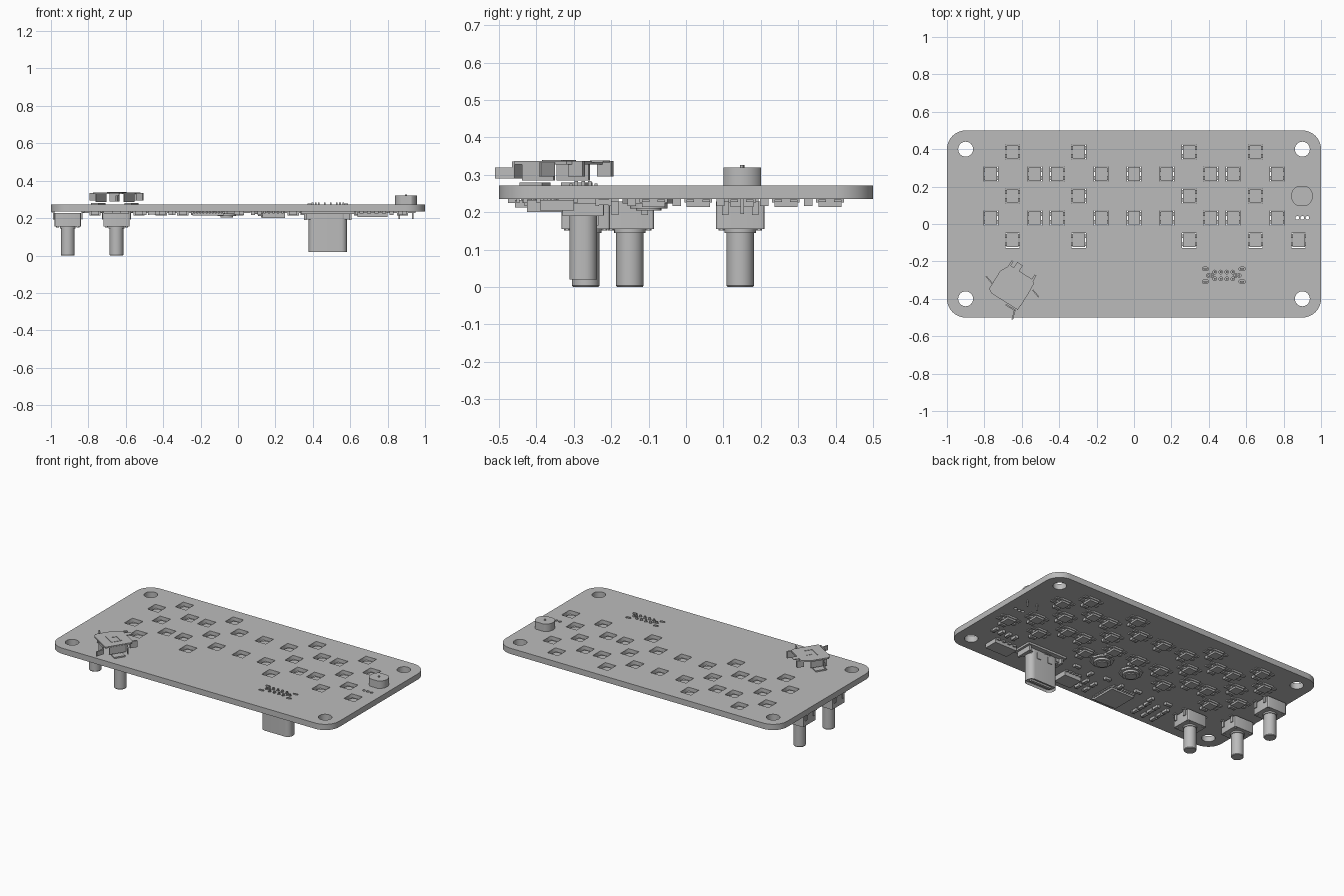
import bpy, bmesh, math
from mathutils import Matrix, Vector

if "Cube" in bpy.data.objects:
    bpy.data.objects.remove(bpy.data.objects["Cube"], do_unlink=True)

grey = bpy.data.materials.new("neutral grey")
grey.use_nodes = True
grey.diffuse_color = (0.5, 0.5, 0.5, 1)
grey.node_tree.nodes["Principled BSDF"].inputs["Base Color"].default_value = (0.5, 0.5, 0.5, 1)

TOP, BOTTOM = 0.272, 0.235


def box(bm, x, y, z, w, d, h, turn=0):
    """Box centred in x and y, with its base at z."""
    m = (Matrix.Translation((x, y, z + h / 2)) @ Matrix.Rotation(turn, 4, "Z")
         @ Matrix.Diagonal((w, d, h, 1)))
    bmesh.ops.create_cube(bm, size=1, matrix=m)


def cyl(bm, x, y, z, r, h, sides=32, top=None):
    bmesh.ops.create_cone(bm, cap_ends=True, segments=sides, radius1=r,
                          radius2=r if top is None else top, depth=h,
                          matrix=Matrix.Translation((x, y, z + h / 2)))


def prism(bm, outline, z, h):
    """Extrude an outline upwards from z."""
    face = bm.faces.new([bm.verts.new((x, y, z)) for x, y in outline])
    out = bmesh.ops.extrude_face_region(bm, geom=[face])
    verts = [v for v in out["geom"] if isinstance(v, bmesh.types.BMVert)]
    bmesh.ops.translate(bm, verts=verts, vec=(0, 0, h))
    bmesh.ops.recalc_face_normals(bm, faces=bm.faces)


def place(name, mesh, loc=(0, 0, 0), turn=0):
    ob = bpy.data.objects.new(name, mesh)
    ob.location, ob.rotation_euler.z = loc, turn
    bpy.context.collection.objects.link(ob)
    return ob


def mesh_from(bm, name):
    mesh = bpy.data.meshes.new(name)
    bm.to_mesh(mesh)
    bm.free()
    mesh.materials.append(grey)
    mesh.shade_smooth()
    mesh.set_sharp_from_angle(angle=math.radians(30))
    return mesh


def circle(x, y, r, n=24):
    return [(x + r * math.cos(2 * math.pi * i / n), y + r * math.sin(2 * math.pi * i / n))
            for i in range(n)]


def rounded(x, y, w, d, r, n=8):
    pts = []
    for q, (sx, sy) in enumerate([(1, 1), (-1, 1), (-1, -1), (1, -1)]):
        for i in range(n + 1):
            a = math.pi / 2 * (q + i / n)
            pts.append((x + sx * (w / 2 - r) + r * math.cos(a),
                        y + sy * (d / 2 - r) + r * math.sin(a)))
    return pts


def rect(x, y, w, d):
    return [(x + sx * w / 2, y + sy * d / 2) for sx, sy in [(1, 1), (-1, 1), (-1, -1), (1, -1)]]


# Light positions: alternating rows of four and nine, plus one extra
four = [-0.65, -0.295, 0.295, 0.65]
nine = [-0.765, -0.53, -0.41, -0.176, 0, 0.176, 0.41, 0.53, 0.765]
lights = [(x, y) for y, row in [(0.385, four), (0.267, nine), (0.15, four),
                                (0.033, nine), (-0.087, four)] for x in row]
lights.append((0.88, -0.087))

# Connector and sensor pin positions
usb_x, usb_y = 0.48, -0.275
tabs = [(usb_x + sx * 0.098, usb_y + sy) for sx in (-1, 1) for sy in (-0.033, 0.035)]
pins = [(usb_x + i * 0.032, usb_y + s * 0.018) for i in (-1.5, -0.5, 0.5, 1.5) for s in (-1, 1)]
pins += [(usb_x + s * d, usb_y) for s in (-1, 1) for d in (0.065, 0.082)]
sensor_holes = [(0.9 + i * 0.027, 0.033) for i in (-1, 0, 1)]

# Circuit board with all its openings
curve = bpy.data.curves.new("circuit_board", "CURVE")
curve.dimensions, curve.fill_mode = "2D", "BOTH"
curve.extrude = (TOP - BOTTOM) / 2
loops = [rounded(0, 0, 2, 1, 0.1, 10)]
loops += [circle(sx * 0.9, sy * 0.4, 0.04, 32) for sx in (-1, 1) for sy in (-1, 1)]
loops += [rect(x, y, 0.076, 0.08) for x, y in lights]
loops += [circle(x, y, 0.01, 12) for x, y in sensor_holes + pins]
loops += [rounded(x, y, 0.034, 0.018, 0.0089, 4) for x, y in tabs]
for pts in loops:
    s = curve.splines.new("POLY")
    s.points.add(len(pts) - 1)
    for p, (x, y) in zip(s.points, pts):
        p.co = (x, y, 0, 1)
    s.use_cyclic_u = True
temp = bpy.data.objects.new("board_outline", curve)
bpy.context.collection.objects.link(temp)
board_mesh = bpy.data.meshes.new_from_object(temp.evaluated_get(
    bpy.context.evaluated_depsgraph_get()))
bpy.data.objects.remove(temp, do_unlink=True)
board_mesh.materials.clear()
board_mesh.materials.append(grey)
place("circuit_board", board_mesh, (0, 0, (TOP + BOTTOM) / 2))

# Lights mounted from below, with the lens inside the opening
bm = bmesh.new()
box(bm, 0, 0, 0.226, 0.066, 0.074, 0.024)
cyl(bm, 0, 0, 0.25, 0.029, 0.004, 20)
box(bm, 0, 0, 0.214, 0.06, 0.062, 0.012)
for sx in (-1, 1):
    for sy in (-1, 1):
        box(bm, sx * 0.05, sy * 0.021, 0.227, 0.036, 0.02, 0.007)
light_mesh = mesh_from(bm, "light")
for x, y in lights:
    place("light", light_mesh, (x, y, 0))

# Push buttons hanging under the board
bm = bmesh.new()
prism(bm, rounded(0, 0, 0.14, 0.13, 0.008, 3), 0.155, 0.073)
cyl(bm, 0, 0, 0.145, 0.042, 0.01)
cyl(bm, 0, 0, 0.004, 0.037, 0.145)
cyl(bm, 0, 0, 0, 0.034, 0.004, top=0.037)
for sx in (-1, 1):
    for sy in (-1, 1):
        cyl(bm, sx * 0.054, sy * 0.05, 0.151, 0.008, 0.005, 12)
        box(bm, sx * 0.075, sy * 0.04, 0.192, 0.006, 0.018, 0.042)
        box(bm, sx * 0.08, sy * 0.04, 0.229, 0.016, 0.018, 0.006)
button_mesh = mesh_from(bm, "push_button")
for x, y in [(-0.91, 0.145), (-0.91, -0.15), (-0.65, -0.268)]:
    place("push_button", button_mesh, (x, y, 0))

# Upright cable socket: open rounded shell, tongue, mounting collar and pins
bm = bmesh.new()
prism(bm, rounded(usb_x, usb_y, 0.206, 0.074, 0.032), 0.035, 0.19)
prism(bm, rounded(usb_x, usb_y, 0.206, 0.074, 0.032), 0.02, 0.015)
mouth = [f for f in bm.faces if abs(f.calc_center_median().z - 0.02) < 1e-4]
bmesh.ops.inset_region(bm, faces=mouth, thickness=0.007)
bmesh.ops.translate(bm, verts=list({v for f in mouth for v in f.verts}), vec=(0, 0, 0.0148))
box(bm, usb_x, usb_y, 0.024, 0.15, 0.016, 0.02)
box(bm, usb_x, usb_y, 0.192, 0.25, 0.066, 0.032)
box(bm, usb_x, usb_y, 0.222, 0.285, 0.135, 0.013)
for sx in (-1, 1):
    box(bm, usb_x + sx * 0.12, usb_y, 0.19, 0.014, 0.11, 0.034)
    box(bm, usb_x + sx * 0.04, usb_y + 0.039, 0.165, 0.03, 0.005, 0.04)
for x, y in tabs:
    box(bm, x, y, 0.2, 0.022, 0.008, 0.077)
for x, y in pins:
    box(bm, x, y, 0.22, 0.009, 0.009, 0.064)
place("cable_socket", mesh_from(bm, "cable_socket"))

# Round sensor can with two flats, a nub, and leads through the board
bm = bmesh.new()
prism(bm, [(x, max(0.1, min(0.2, y))) for x, y in circle(0.898, 0.15, 0.058, 48)], TOP, 0.048)
cyl(bm, 0.898, 0.15, 0.32, 0.006, 0.006, 12)
for s in (-1, 1):
    box(bm, 0.898 + s * 0.036, 0.15, 0.195, 0.009, 0.009, 0.08)
place("sensor_can", mesh_from(bm, "sensor_can"))

# Coin cell clip: bent sheet metal turned on the board
bm = bmesh.new()
prism(bm, [(-0.1, -0.075), (-0.075, -0.09), (0.09, -0.09), (0.09, 0.075),
           (0.07, 0.09), (-0.07, 0.09), (-0.1, 0.04)], 0.328, 0.009)
for sx in (-1, 1):
    box(bm, sx * 0.088, -0.015, 0.285, 0.008, 0.1, 0.046)
    box(bm, sx * 0.105, -0.015, TOP, 0.045, 0.07, 0.008)
    box(bm, sx * 0.125, 0.035 * sx, 0.295, 0.05, 0.007, 0.038, -0.3)
    box(bm, sx * 0.072, 0.095, 0.295, 0.012, 0.045, 0.042)
box(bm, 0.05, -0.1, 0.29, 0.06, 0.008, 0.045)
box(bm, 0.085, -0.125, 0.29, 0.008, 0.05, 0.03, 0.3)
box(bm, -0.03, 0.105, 0.333, 0.035, 0.04, 0.005)
for x, y, w, d in [(0.01, 0.03, 0.065, 0.007), (0.04, 0, 0.007, 0.06),
                   (0, -0.03, 0.08, 0.007), (-0.02, 0.015, 0.007, 0.03)]:
    box(bm, x, y, 0.334, w, d, 0.005)
place("coin_cell_clip", mesh_from(bm, "coin_cell_clip"), (-0.65, -0.335, 0), math.radians(-32))

# Leaded chips under the board: one square controller, one driver, one side block
for name, x, y, w, d, h, count in [("controller_chip", -0.16, -0.375, 0.165, 0.165, 0.022, 10),
                                   ("driver_chip", 0.19, -0.375, 0.12, 0.1, 0.035, 5),
                                   ("slide_switch", 0.72, -0.345, 0.16, 0.09, 0.03, 4)]:
    bm = bmesh.new()
    box(bm, x, y, BOTTOM - h, w, d, h - 0.003)
    for i in range(count):
        t = (i + 0.5) / count - 0.5
        for s in (-1, 1):
            box(bm, x + t * w, y + s * d * 0.54, 0.224, w / count * 0.5, d * 0.14, 0.011)
            if count == 10:
                box(bm, x + s * w * 0.52, y + t * d, 0.224, w * 0.06, d / count * 0.5, 0.011)
    place(name, mesh_from(bm, name))

# Power coils: stepped octagons
for x, y in [(0.158, -0.1), (-0.06, -0.1)]:
    bm = bmesh.new()
    cyl(bm, x, y, 0.223, 0.07, 0.012, 8)
    cyl(bm, x, y, 0.21, 0.05, 0.014, 24)
    cyl(bm, x, y, 0.204, 0.034, 0.008, 24)
    place("power_coil", mesh_from(bm, "power_coil"))

# Small chip parts: one beside each light, and loose groups around the chips
bm = bmesh.new()
box(bm, 0, 0, 0.219, 0.03, 0.02, 0.015)
for s in (-1, 1):
    box(bm, s * 0.017, 0, 0.217, 0.009, 0.022, 0.018)
chip_mesh = mesh_from(bm, "chip_part")
for x, y in lights:
    place("chip_part", chip_mesh, (x, y - 0.058, 0))
for i in range(9):
    place("chip_part", chip_mesh, (-0.46 + i * 0.115, -0.24 - 0.02 * (i % 2), 0), i % 2 * math.pi / 2)
    place("chip_part", chip_mesh, (-0.5 + i % 3 * 0.07, -0.31 - i // 3 * 0.055, 0), math.pi / 2)
for i in range(4):
    place("chip_part", chip_mesh, (0.02 + i % 2 * 0.06, -0.34 - i // 2 * 0.07, 0), math.pi / 2)
    place("chip_part", chip_mesh, (0.72 + i * 0.05, -0.22, 0), math.pi / 2)
